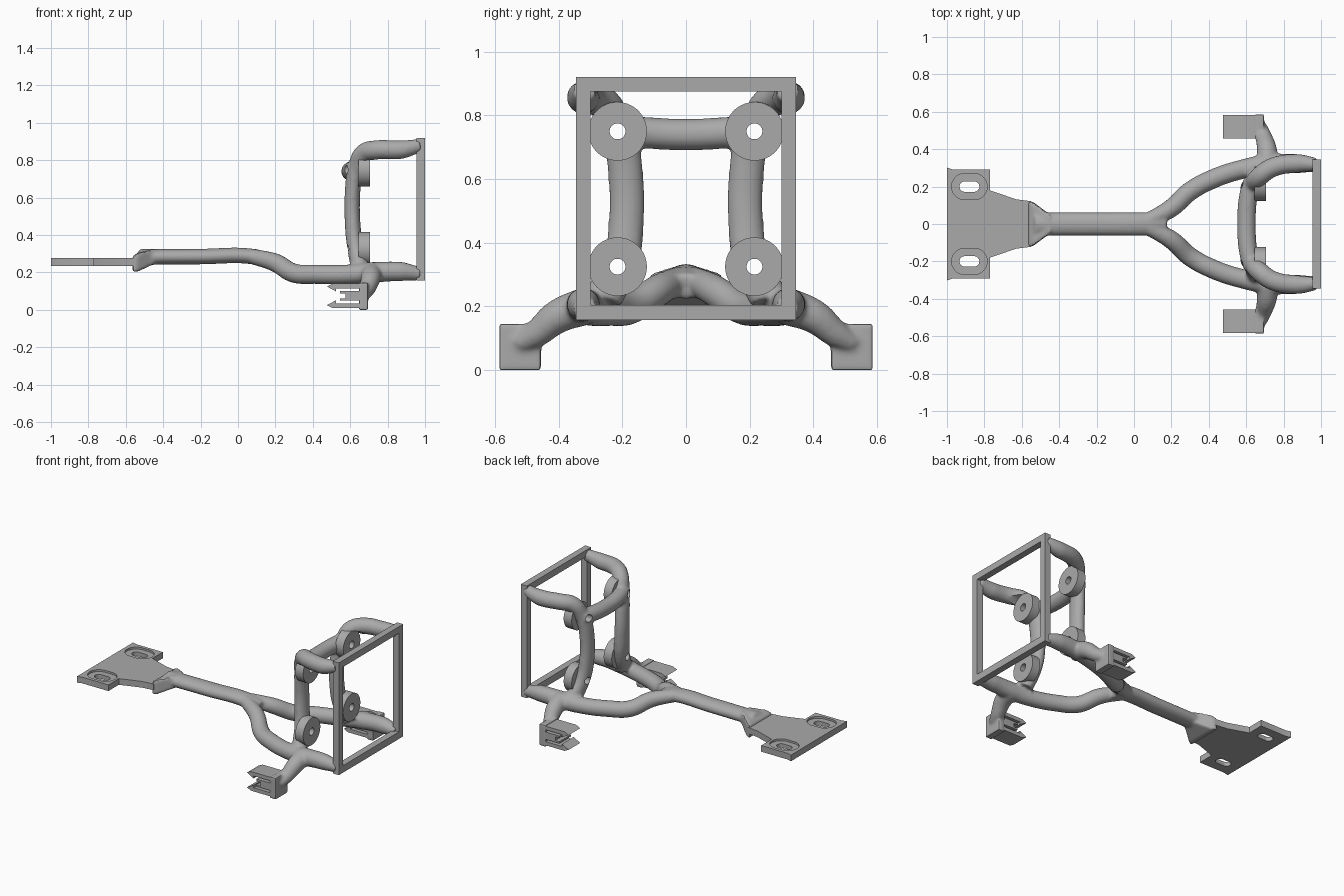
import bpy, bmesh, math
from mathutils import Vector

old = bpy.data.objects.get("Cube")
if old:
    bpy.data.objects.remove(old, do_unlink=True)

grey = bpy.data.materials.new("plain grey")
grey.use_nodes = True
COLOUR = (0.4, 0.4, 0.4, 1)
grey.diffuse_color = COLOUR
grey.node_tree.nodes["Principled BSDF"].inputs["Base Color"].default_value = COLOUR


def add(name, bm):
    bmesh.ops.recalc_face_normals(bm, faces=bm.faces[:])
    me = bpy.data.meshes.new(name)
    bm.to_mesh(me)
    bm.free()
    me.materials.append(grey)
    ob = bpy.data.objects.new(name, me)
    bpy.context.collection.objects.link(ob)
    return ob


def activate(ob):
    bpy.ops.object.select_all(action='DESELECT')
    ob.select_set(True)
    bpy.context.view_layer.objects.active = ob


def prism(name, outline, axis, lo, hi):
    """Extrude a 2D outline along x, y or z."""
    def place(a, b, c):
        return {'x': (c, a, b), 'y': (a, c, b), 'z': (a, b, c)}[axis]
    bm = bmesh.new()
    face = bm.faces.new([bm.verts.new(place(a, b, lo)) for a, b in outline])
    ext = bmesh.ops.extrude_face_region(bm, geom=[face])
    move = Vector(place(0, 0, hi - lo))
    for v in ext["geom"]:
        if isinstance(v, bmesh.types.BMVert):
            v.co += move
    return add(name, bm)


def box(name, x, y, z):
    return prism(name, [(x[0], y[0]), (x[1], y[0]), (x[1], y[1]), (x[0], y[1])], 'z', *z)


def stadium(ca, cb, r, half=0.0, n=48):
    """Circle, or slot stretched along its first axis."""
    pts = []
    for i in range(n):
        t = 2 * math.pi * (i + 0.5) / n
        pts.append((ca + r * math.cos(t) + math.copysign(half, math.cos(t)), cb + r * math.sin(t)))
    return pts


def hull(name, points):
    bm = bmesh.new()
    for p in points:
        bm.verts.new(p)
    bmesh.ops.convex_hull(bm, input=bm.verts[:])
    return add(name, bm)


def tube(name, path, squash=(1, 1, 1)):
    """Smooth tube through (x, y, z, radius) points, squashed per axis."""
    cu = bpy.data.curves.new(name, 'CURVE')
    cu.dimensions = '3D'
    cu.bevel_depth = 1
    cu.bevel_resolution = 6
    cu.use_fill_caps = True
    sp = cu.splines.new('BEZIER')
    sp.bezier_points.add(len(path) - 1)
    for bp, (x, y, z, r) in zip(sp.bezier_points, path):
        bp.co = (x / squash[0], y / squash[1], z / squash[2])
        bp.radius = r
        bp.handle_left_type = bp.handle_right_type = 'AUTO'
    ob = bpy.data.objects.new(name, cu)
    bpy.context.collection.objects.link(ob)
    bpy.context.view_layer.update()
    me = bpy.data.meshes.new_from_object(ob.evaluated_get(bpy.context.evaluated_depsgraph_get()))
    bm = bmesh.new()
    bm.from_mesh(me)
    bpy.data.objects.remove(ob, do_unlink=True)
    bmesh.ops.remove_doubles(bm, verts=bm.verts[:], dist=1e-5)
    for v in bm.verts:
        v.co = Vector(a * b for a, b in zip(v.co, squash))
    return add(name, bm)


def cut(ob, cutter):
    mod = ob.modifiers.new("cut", 'BOOLEAN')
    mod.operation = 'DIFFERENCE'
    mod.solver = 'EXACT'
    mod.object = cutter
    activate(ob)
    bpy.ops.object.modifier_apply(modifier=mod.name)
    bpy.data.objects.remove(cutter, do_unlink=True)


# Tubular body: stem and its flared end
parts = [
    tube("stem", [(-0.53, 0, 0.283, 0.042), (-0.2, 0, 0.285, 0.042),
                  (0.08, 0, 0.285, 0.042), (0.17, 0, 0.262, 0.042)], (1, 1.5, 1)),
    hull("flare", [(x, s * w, z) for s in (-1, 1) for x, w, z in (
        (-0.565, 0.125, 0.205), (-0.565, 0.125, 0.285), (-0.535, 0.115, 0.205),
        (-0.535, 0.115, 0.305), (-0.45, 0.05, 0.245), (-0.45, 0.05, 0.326))]),
    # Cross bar between the upper pads
    tube("cross_bar", [(0.63, -0.23, 0.755, 0.05), (0.607, -0.12, 0.745, 0.05), (0.602, 0, 0.74, 0.05),
                       (0.607, 0.12, 0.745, 0.05), (0.63, 0.23, 0.755, 0.05)]),
]

for s in (-1, 1):
    # Fork arm running from the stem to the lower frame corner
    parts.append(tube("lower_arm", [
        (0.08, s * 0.02, 0.285, 0.042), (0.2, s * 0.085, 0.252, 0.05), (0.3, s * 0.175, 0.196, 0.052),
        (0.42, s * 0.24, 0.19, 0.052), (0.58, s * 0.293, 0.19, 0.052), (0.72, s * 0.318, 0.2, 0.056),
        (0.87, s * 0.322, 0.205, 0.052), (0.975, s * 0.315, 0.192, 0.036)]))
    parts.append(tube("upper_arm", [
        (0.975, s * 0.318, 0.878, 0.036), (0.87, s * 0.324, 0.857, 0.051), (0.74, s * 0.302, 0.855, 0.052),
        (0.672, s * 0.255, 0.835, 0.052), (0.64, s * 0.218, 0.765, 0.052), (0.62, s * 0.2, 0.7, 0.045)]))
    parts.append(tube("upright", [
        (0.625, s * 0.208, 0.76, 0.042), (0.612, s * 0.19, 0.62, 0.042), (0.612, s * 0.187, 0.48, 0.042),
        (0.628, s * 0.208, 0.33, 0.044), (0.655, s * 0.265, 0.22, 0.05)], (1, 1.32, 1)))
    parts.append(tube("leg", [
        (0.715, s * 0.32, 0.2, 0.06), (0.71, s * 0.4, 0.17, 0.054),
        (0.693, s * 0.47, 0.115, 0.044), (0.678, s * 0.53, 0.08, 0.03)]))
    parts.append(box("foot", (0.648, 0.695), sorted((s * 0.455, s * 0.586)), (0, 0.145)))

# Melt the tubes into one blended body
activate(parts[0])
for p in parts:
    p.select_set(True)
bpy.ops.object.join()
body = bpy.context.object
body.name = "tubular_body"
remesh = body.modifiers.new("melt", 'REMESH')
remesh.mode = 'VOXEL'
remesh.voxel_size = 0.009
soften = body.modifiers.new("soften", 'SMOOTH')
soften.factor = 0.5
soften.iterations = 6
for name in ("melt", "soften"):
    bpy.ops.object.modifier_apply(modifier=name)
if not body.data.materials:
    body.data.materials.append(grey)

# Round mounting pads with through holes and tool clearance
hard = []
for side, s in (("left", 1), ("right", -1)):
    for level, z in (("lower", 0.325), ("upper", 0.75)):
        pad = prism(f"{level}_{side}_pad", stadium(s * 0.215, z, 0.092), 'x', 0.645, 0.705)
        cut(body, prism("clearance", stadium(s * 0.215, z, 0.0925), 'x', 0.7, 0.95))
        for ob in (body, pad):
            cut(ob, prism("hole", stadium(s * 0.215, z, 0.025, n=24), 'x', 0.4, 0.95))
        hard.append(pad)

# Square end frame
frame = box("end_frame", (0.955, 1), (-0.345, 0.345), (0.157, 0.92))
cut(frame, box("opening", (0.9, 1.1), (-0.3, 0.3), (0.205, 0.875)))
hard.append(frame)

# Flat end plate with recessed slots
half = [(-1, 0.302), (-0.97, 0.292), (-0.77, 0.292), (-0.77, 0.18), (-0.63, 0.132), (-0.55, 0.122)]
plate = prism("end_plate", half + [(x, -y) for x, y in reversed(half)], 'z', 0.235, 0.277)
for s in (-1, 1):
    cut(plate, prism("recess", stadium(-0.88, s * 0.2, 0.07, 0.025), 'z', 0.264, 0.4))
    cut(plate, prism("slot", stadium(-0.88, s * 0.2, 0.028, 0.025), 'z', 0.1, 0.4))
hard.append(plate)

# Hooked snap clips on the feet: two jaws around a grooved tongue
jaw = [(0.66, 0.14), (0.505, 0.14), (0.475, 0.125), (0.525, 0.098), (0.525, 0.115), (0.66, 0.115)]
tongue = [(0.66, 0.1), (0.545, 0.1), (0.545, 0.088), (0.575, 0.088), (0.575, 0.062),
          (0.545, 0.062), (0.545, 0.05), (0.66, 0.05)]
for side, s in (("left", 1), ("right", -1)):
    y0, y1 = sorted((s * 0.458, s * 0.582))
    hard.append(prism(f"{side}_clip_upper_jaw", jaw, 'y', y0, y1))
    hard.append(prism(f"{side}_clip_lower_jaw", [(x, 0.15 - z) for x, z in jaw], 'y', y0, y1))
    hard.append(prism(f"{side}_clip_tongue", tongue, 'y', y0, y1))

for ob in hard + [body]:
    activate(ob)
    bpy.ops.object.shade_smooth_by_angle(angle=math.radians(35))
